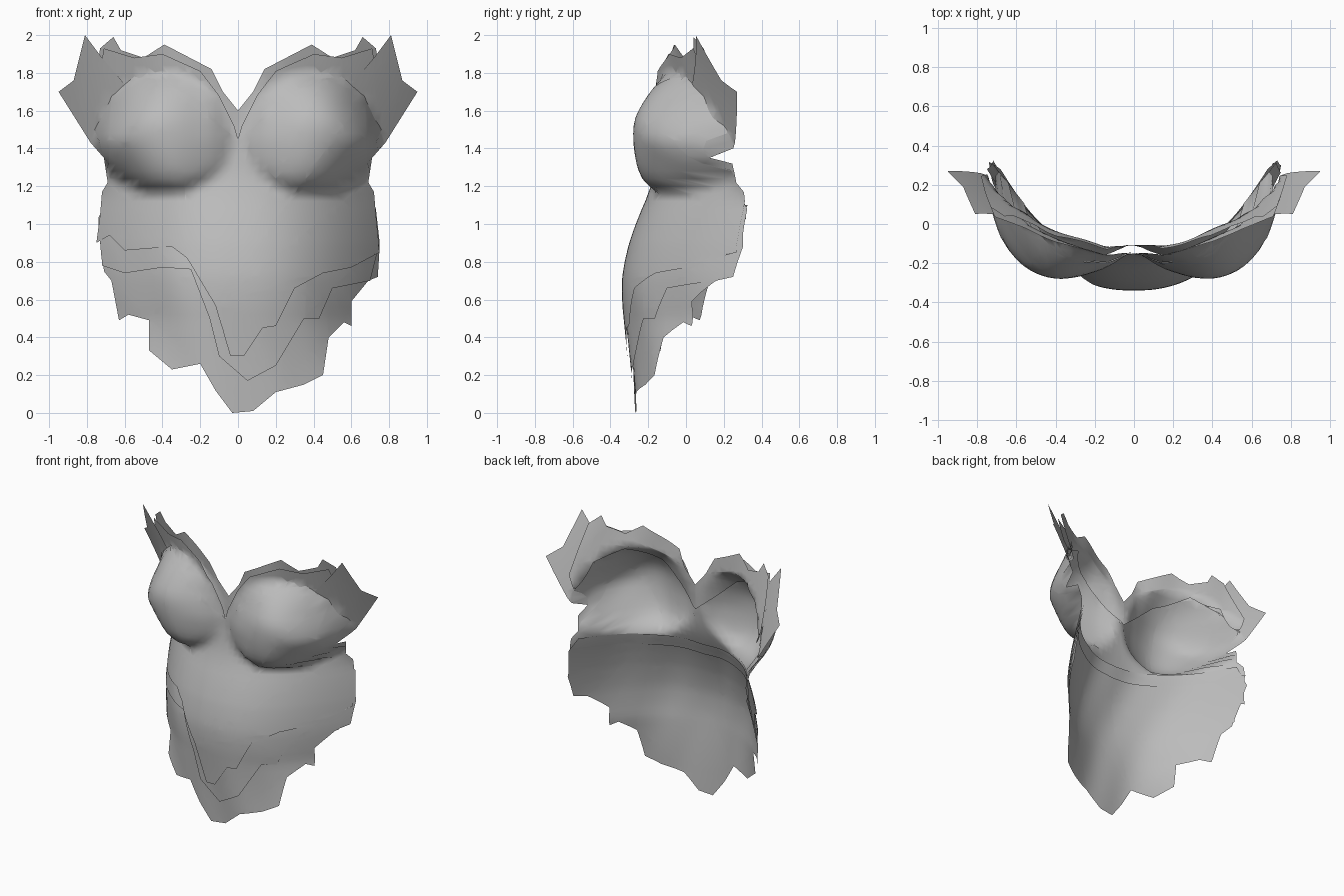
import bpy
import bmesh
from math import sin
from mathutils import Vector

cube = bpy.data.objects.get("Cube")
if cube:
    bpy.data.objects.remove(cube)

grey = bpy.data.materials.new("soft grey")
grey.use_nodes = True
colour = (.5, .5, .5, 1)
grey.diffuse_color = colour
grey.node_tree.nodes["Principled BSDF"].inputs["Base Color"].default_value = colour

# Depth of the waist along the centre line, as height and depth pairs
WAIST = [(0, -.29), (.3, -.31), (.65, -.345), (.8, -.33), (1, -.27), (1.2, -.18), (1.45, -.13), (3, -.1)]


def centre_depth(z):
    for (low, a), (high, b) in zip(WAIST, WAIST[1:]):
        if z <= high:
            t = (z - low) / (high - low)
            return a + (b - a) * t


def torso(x, z):
    """Waist surface wrapping backwards at the sides, flatter towards the tip."""
    centre = sum(centre_depth(z + step) for step in (-.08, 0, .08)) / 3
    wrap = 1.14 - 1.3 * max(.5 - z, 0)
    return centre + wrap * abs(x) ** 2.35


def chest(x, z):
    """Upper chest surface, leaning forward towards the shoulders, creased at the centre."""
    x = abs(x)
    crease = .07 * max(1 - x / .14, 0)
    return crease - .21 + .3 * x + .22 * x * x - .5 * x * (z - 1.7)


def soft_min(a, b, k):
    h = max(k - abs(a - b), 0) / k
    return min(a, b) - h * h * k / 4


def front(x, z):
    """Torso and chest with two cups, round below and sloping above."""
    base = soft_min(torso(x, z), chest(x, z), .05)
    across = abs(x) - .39
    above = max(z - 1.45, 0)
    tall = .35 if above else .28
    dome = 1 - (across / .355) ** 2 - ((z - 1.45) / tall) ** 2
    return base - (.255 + .6 * across) * max(dome, 0) ** min(.5 + 3 * above, 1)


def sheet(name, outline, depth, offset=0, ripple=0, cell=.04):
    """Cut an outline into a fine grid and bend it to a depth function."""
    bm = bmesh.new()
    bm.faces.new([bm.verts.new((x, 0, z)) for x, z in outline])
    bm.normal_update()
    bmesh.ops.triangulate(bm, faces=bm.faces[:], ngon_method="EAR_CLIP")
    for axis, start, stop in ((Vector((1, 0, 0)), -1, 1), (Vector((0, 0, 1)), 0, 2)):
        for i in range(1, round((stop - start) / cell)):
            bmesh.ops.bisect_plane(bm, geom=bm.verts[:] + bm.edges[:] + bm.faces[:],
                                   plane_co=axis * (start + i * cell), plane_no=axis, dist=.0005)
    bmesh.ops.remove_doubles(bm, verts=bm.verts[:], dist=.002)
    for v in bm.verts:
        x, z = v.co.x, v.co.z
        v.co.y = depth(x, z) + offset + ripple * sin(x * 19 + z * 7)
    mesh = bpy.data.meshes.new(name)
    bm.to_mesh(mesh)
    bm.free()
    mesh.materials.append(grey)
    for face in mesh.polygons:
        face.use_smooth = True
    obj = bpy.data.objects.new(name, mesh)
    bpy.context.collection.objects.link(obj)


def mirrored(points):
    return [(-x, z) for x, z in reversed(points)]


# Bodice: ragged lower hem, then sides and cup rims up to the cleavage
hem = [(-.75, .9), (-.68, .94), (-.6, .86), (-.35, .88), (-.27, .82), (-.12, .57), (-.04, .3),
       (.03, .3), (.13, .45), (.2, .46), (.3, .66), (.45, .74), (.6, .77), (.75, .85)]
rim = [(.73, 1.05), (.72, 1.17), (.69, 1.22), (.71, 1.35), (.76, 1.5), (.67, 1.68), (.55, 1.78),
       (.45, 1.77), (.28, 1.69), (.2, 1.65), (.08, 1.51)]
sheet("bodice", hem + rim + [(0, 1.45)] + mirrored(rim), front)

# Middle leaf panel under the hem
middle = [(-.72, .78), (-.6, .74), (-.4, .77), (-.25, .76), (-.15, .5), (-.1, .3), (.05, .17),
          (.2, .25), (.35, .5), (.43, .5), (.5, .66), (.7, .7), (.75, .9)]
middle_top = [(.73, 1.08), (.68, 1.17), (.4, 1.15), (0, 1.13), (-.4, 1.15), (-.68, 1.17), (-.74, 1.03)]
sheet("middle_panel", middle + middle_top, torso, .012, .004)

# Longest leaf panel with the pointed tip
tail = [(-.73, .9), (-.71, .75), (-.67, .7), (-.63, .49), (-.58, .52), (-.47, .49), (-.47, .33),
        (-.35, .23), (-.2, .26), (-.12, .12), (-.03, 0), (.08, .01), (.2, .11), (.35, .15),
        (.45, .2), (.48, .4), (.56, .48), (.6, .46), (.6, .59), (.69, .7), (.74, .72), (.75, .88)]
tail_top = [(.71, 1.1), (.4, 1.07), (0, 1.05), (-.4, 1.07), (-.72, 1.1)]
sheet("tail_panel", tail + tail_top, torso, .024, .004)

# Collar leaves behind each cup and the pointed shoulder flaps
back_leaf = [(0, 1.42), (.12, 1.52), (.3, 1.68), (.5, 1.77), (.66, 1.68), (.74, 1.5), (.78, 1.6),
             (.76, 1.75), (.73, 1.93), (.66, 1.99), (.62, 1.92), (.5, 1.88), (.39, 1.95),
             (.14, 1.82), (.08, 1.7), (0, 1.6)]
front_leaf = [(0, 1.45), (.08, 1.5), (.2, 1.64), (.28, 1.68), (.45, 1.76), (.55, 1.77), (.67, 1.67),
              (.75, 1.7), (.71, 1.93), (.55, 1.88), (.4, 1.9), (.2, 1.81), (.1, 1.68), (.02, 1.52)]
flap = [(.71, 1.35), (.78, 1.43), (.95, 1.7), (.87, 1.76), (.81, 2), (.72, 1.88), (.6, 1.74),
        (.67, 1.67), (.75, 1.5)]
for side, place in (("left", list), ("right", mirrored)):
    sheet(side + "_back_collar", place(back_leaf), front, .045, .006)
    sheet(side + "_front_collar", place(front_leaf), front, .004, .002)
    sheet(side + "_shoulder_flap", place(flap), front, -.004)
